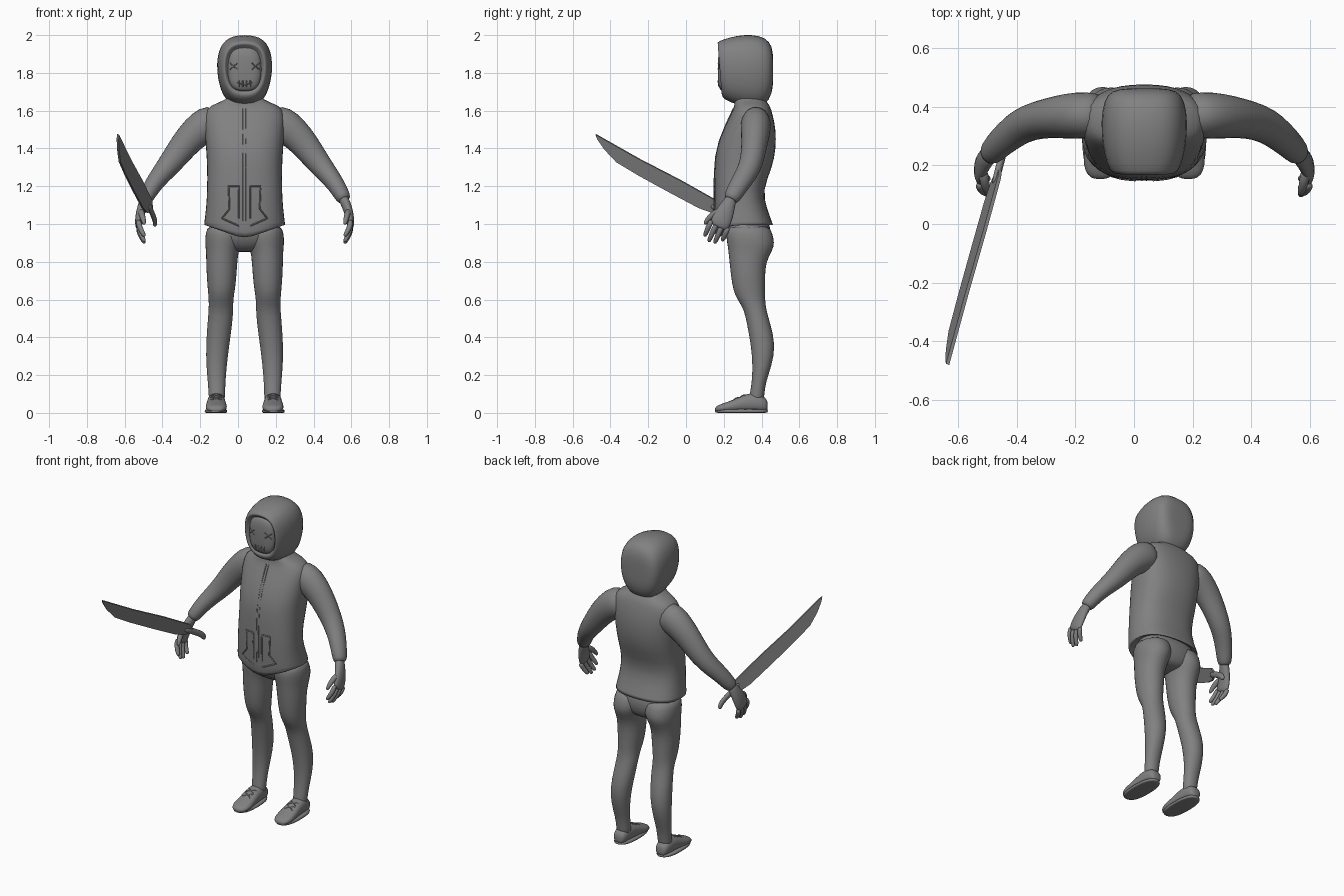
import bpy, bmesh, math
from mathutils import Vector
from mathutils.bvhtree import BVHTree

if "Cube" in bpy.data.objects:
    bpy.data.objects.remove(bpy.data.objects["Cube"])

CX = 0.035  # symmetry axis of the figure
grey = bpy.data.materials.new("plain grey")
grey.diffuse_color = (0.22, 0.22, 0.22, 1)
grey.use_nodes = True
grey.node_tree.nodes["Principled BSDF"].inputs["Base Color"].default_value = grey.diffuse_color


def finish(name, bm, subsurf=0, smooth=True):
    bmesh.ops.recalc_face_normals(bm, faces=bm.faces)
    me = bpy.data.meshes.new(name)
    bm.to_mesh(me)
    bm.free()
    me.materials.append(grey)
    for p in me.polygons:
        p.use_smooth = smooth
    ob = bpy.data.objects.new(name, me)
    bpy.context.collection.objects.link(ob)
    if subsurf:
        m = ob.modifiers.new("round", 'SUBSURF')
        m.levels = m.render_levels = subsurf
    return ob


def loft(name, sections, n=16, power=2.0, subsurf=1, warp=None):
    """Skin superellipse sections given as (centre, half axis u, half axis v)."""
    bm = bmesh.new()
    rings = []
    for k, (c, u, v) in enumerate(sections):
        ring = []
        for i in range(n):
            a = 2 * math.pi * i / n
            ca, sa = math.cos(a), math.sin(a)
            e = 2 / power
            p = (Vector(c) + Vector(u) * math.copysign(abs(ca) ** e, ca)
                 + Vector(v) * math.copysign(abs(sa) ** e, sa))
            ring.append(bm.verts.new(warp(k, p) if warp else p))
        rings.append(ring)
    for a, b in zip(rings, rings[1:]):
        for i in range(n):
            bm.faces.new((a[i], a[(i + 1) % n], b[(i + 1) % n], b[i]))
    bm.faces.new(rings[0])
    bm.faces.new(rings[-1])
    return finish(name, bm, subsurf)


def tube(name, path, radii, wide=(0, 1, 0), n=10, subsurf=1):
    """Limb along a path; radii are (along wide axis, across it)."""
    pts = [Vector(p) for p in path]
    secs = []
    for i, p in enumerate(pts):
        t = (pts[min(i + 1, len(pts) - 1)] - pts[max(i - 1, 0)]).normalized()
        w = Vector(wide)
        w = (w - t * w.dot(t)).normalized()
        secs.append((p, w * radii[i][0], t.cross(w) * radii[i][1]))
    return loft(name, secs, n, subsurf=subsurf)


def stack(name, rows, power, warp=None, x=CX, n=20):
    """Horizontal rings: z, half width, front y, back y."""
    return loft(name, [((x, (f + b) / 2, z), (w, 0, 0), (0, (b - f) / 2, 0))
                       for z, w, f, b in rows], n, power, 1, warp)


def slices(name, rows, power, x=CX, n=20, warp=None):
    """Upright rings along y: y, half width, low z, high z."""
    return loft(name, [((x, y, (a + b) / 2), (w, 0, 0), (0, 0, (b - a) / 2))
                       for y, w, a, b in rows], n, power, 1, warp)


def seam(name, target, lines, r, down=False):
    """Thin raised lines projected on a surface, from the front or from above."""
    bpy.context.view_layer.update()
    tree = BVHTree.FromObject(target, bpy.context.evaluated_depsgraph_get())
    cu = bpy.data.curves.new(name, 'CURVE')
    cu.dimensions, cu.bevel_depth, cu.bevel_resolution = '3D', r, 0
    cu.materials.append(grey)
    for line in lines:
        pts = []
        for a, b in zip(line, line[1:]):
            for k in range(9):
                x, q = (a[j] + (b[j] - a[j]) * k / 8 for j in (0, 1))
                o = Vector((CX + x, q, 1)) if down else Vector((CX + x, -1, q))
                hit = tree.ray_cast(o, Vector((0, 0, -1) if down else (0, 1, 0)))[0]
                if hit:
                    pts.append(hit)
        if len(pts) > 1:
            sp = cu.splines.new('POLY')
            sp.points.add(len(pts) - 1)
            for s, p in zip(sp.points, pts):
                s.co = (*p, 1)
    ob = bpy.data.objects.new(name, cu)
    bpy.context.collection.objects.link(ob)


# Jacket body, with the hem dipping to a point in front
def hem(k, p):
    if k < 2 and p.y < 0.31:
        p.z -= 0.09 * max(0, 1 - abs(p.x - CX) / 0.21)
    return p


jacket = stack("jacket", [
    (1.03, .175, .20, .43), (.985, .218, .15, .465), (1.0, .217, .15, .462),
    (1.08, .206, .146, .43), (1.18, .20, .146, .405), (1.3, .20, .148, .46),
    (1.4, .206, .158, .478), (1.5, .215, .195, .478), (1.58, .218, .235, .46),
    (1.63, .19, .26, .445), (1.655, .09, .25, .42), (1.71, .075, .26, .40)], 2.5, hem)
seam("zip", jacket, [[(d, .93), (d, 1.61)] for d in (-.008, .008)], .003)
seam("pockets", jacket, [[(s * .03, 1.03), (s * .03, 1.2), (s * .085, 1.2),
                          (s * .08, 1.08), (s * .12, 1.03), (s * .03, .99)]
                         for s in (-1, 1)], .004)


# Hood with an open front rim turned inward
def jaw(k, p):
    if p.z < 1.82:
        p.x = CX + (p.x - CX) * (1 - 0.9 * (1.82 - p.z))
    if k < 3:
        p.y += 0.1 * max(0, 1.95 - p.z)
    return p


slices("hood", [
    (.20, .085, 1.715, 1.93), (.175, .10, 1.70, 1.945), (.158, .108, 1.69, 1.962),
    (.20, .13, 1.655, 1.98), (.27, .146, 1.63, 2.0), (.35, .152, 1.61, 2.005),
    (.42, .142, 1.62, 1.99), (.457, .115, 1.69, 1.945), (.462, .05, 1.76, 1.87)],
    2.7, warp=jaw)

# Face mask with crossed eyes and stitched mouth
mask = slices("mask", [(.26, .09, 1.70, 1.945), (.20, .095, 1.70, 1.945),
                       (.178, .08, 1.705, 1.93), (.168, .04, 1.75, 1.88)], 2.8)
seam("crossed_eyes", mask, [[(s * .058 - .02, 1.835 - t), (s * .058 + .02, 1.835 + t)]
                            for s in (-1, 1) for t in (-.017, .017)], .003)
seam("stitched_mouth", mask, [[(-.04, 1.75), (0, 1.735), (.04, 1.75)]] +
     [[(x, 1.725), (x, 1.76)] for x in (-.03, -.01, .01, .03)], .003)

# Hips
stack("hips", [(1.04, .17, .22, .43), (.98, .195, .205, .45), (.92, .195, .215, .45),
               (.87, .13, .25, .43), (.85, .05, .29, .40)], 2.4)

for s, side in ((-1, "right"), (1, "left")):
    def P(x, y, z):
        return (CX + s * x, y, z)

    # Leg rings: height, centre, half width, front, back
    loft(side + "_leg", [(P(c, (f + b) / 2, z), (w, 0, 0), (0, (b - f) / 2, 0))
                         for z, c, w, f, b in (
        (1.0, .105, .09, .22, .44), (.95, .107, .102, .208, .46), (.9, .112, .1, .215, .472),
        (.86, .118, .088, .222, .46), (.8, .121, .084, .228, .425), (.72, .122, .08, .237, .42),
        (.65, .123, .073, .248, .42), (.6, .125, .066, .27, .42), (.55, .125, .066, .305, .425),
        (.48, .13, .067, .32, .445), (.36, .143, .063, .343, .477), (.25, .149, .055, .352, .455),
        (.16, .148, .047, .348, .422), (.09, .147, .044, .335, .415), (.05, .147, .042, .33, .41))],
        16, 2.1)

    # Shoe and sole
    shoe = slices(side + "_shoe", [
        (.433, .025, .01, .06), (.42, .042, .005, .085), (.37, .048, .003, .11),
        (.31, .05, .003, .10), (.25, .056, .003, .07), (.20, .059, .003, .052),
        (.165, .045, .003, .04), (.152, .02, .008, .025)], 2.4, P(.15, 0, 0)[0], 14)
    stack(side + "_sole", [(.0, .055, .16, .425), (.001, .061, .15, .437),
                           (.018, .061, .15, .437), (.02, .05, .17, .42)],
          2.5, x=P(.152, 0, 0)[0], n=16)
    seam(side + "_laces", shoe, [[(s * .15 - .028, y), (s * .15 + .028, y + d)]
                                 for y, d in ((.25, .03), (.28, -.03), (.285, .03), (.315, -.03))],
         .004, down=True)

    # Sleeve
    tube(side + "_sleeve",
         [P(.13, .37, 1.55), P(.20, .37, 1.53), P(.26, .368, 1.485), P(.32, .362, 1.42),
          P(.39, .348, 1.325), P(.44, .32, 1.265), P(.487, .28, 1.205),
          P(.525, .24, 1.135), P(.53, .235, 1.125)],
         [(.075, .085), (.083, .1), (.08, .088), (.07, .078), (.064, .066),
          (.06, .056), (.053, .048), (.046, .042), (.03, .03)], n=14)

    # Palm, fingers and thumb
    w = Vector((0, .9, -.42))
    tube(side + "_palm", [P(.515, .245, 1.15), P(.535, .228, 1.11), P(.553, .205, 1.06),
                          P(.562, .18, 1.0), P(.56, .17, .98)],
         [(.03, .028), (.037, .028), (.053, .025), (.058, .022), (.045, .015)], w)
    for i, length in enumerate((.085, .1, .095, .07)):
        o = w * (-.048 + .032 * i)
        base = Vector(P(.562, .182, 1.005)) + o
        mid = base + Vector((-s * .004, -.25 * length, -.5 * length))
        tip = base + Vector((-s * .03, -.45 * length, -length))
        tube(f"{side}_finger_{i + 1}", [base, mid, tip, tip + (tip - mid) * .12],
             [(.016, .016), (.016, .016), (.013, .013), (.006, .006)], w, 8)
    tube(side + "_thumb", [P(.55, .19, 1.07), P(.545, .145, 1.055), P(.535, .11, 1.02),
                           P(.53, .098, .995)],
         [(.02, .02), (.02, .018), (.015, .015), (.008, .008)], w, 8)


# Curved blade, lying in a slanted plane
def on_plane(y, z):
    return Vector((-.8175 + .42 * y + .26 * z, y, z))


outline = [(-.478, 1.475), (-.36, 1.408), (-.245, 1.343), (-.03, 1.232), (.16, 1.125),
           (.2, 1.07), (.14, 1.06), (.07, 1.085), (-.09, 1.17), (-.245, 1.255),
           (-.367, 1.328), (-.43, 1.395), (-.468, 1.45)]
bm = bmesh.new()
bm.faces.new([bm.verts.new(on_plane(*p)) for p in outline])
blade = finish("blade", bm, smooth=False)
thick = blade.modifiers.new("thickness", 'SOLIDIFY')
thick.thickness, thick.offset = .012, 0

# Handle with a hooked end
tube("blade_handle", [on_plane(*p) for p in
                      ((.13, 1.105), (.18, 1.075), (.24, 1.04), (.28, 1.01), (.285, .985))],
     [(.022, .014), (.021, .014), (.02, .014), (.022, .014), (.012, .01)], (0, .5, .87), 8)
